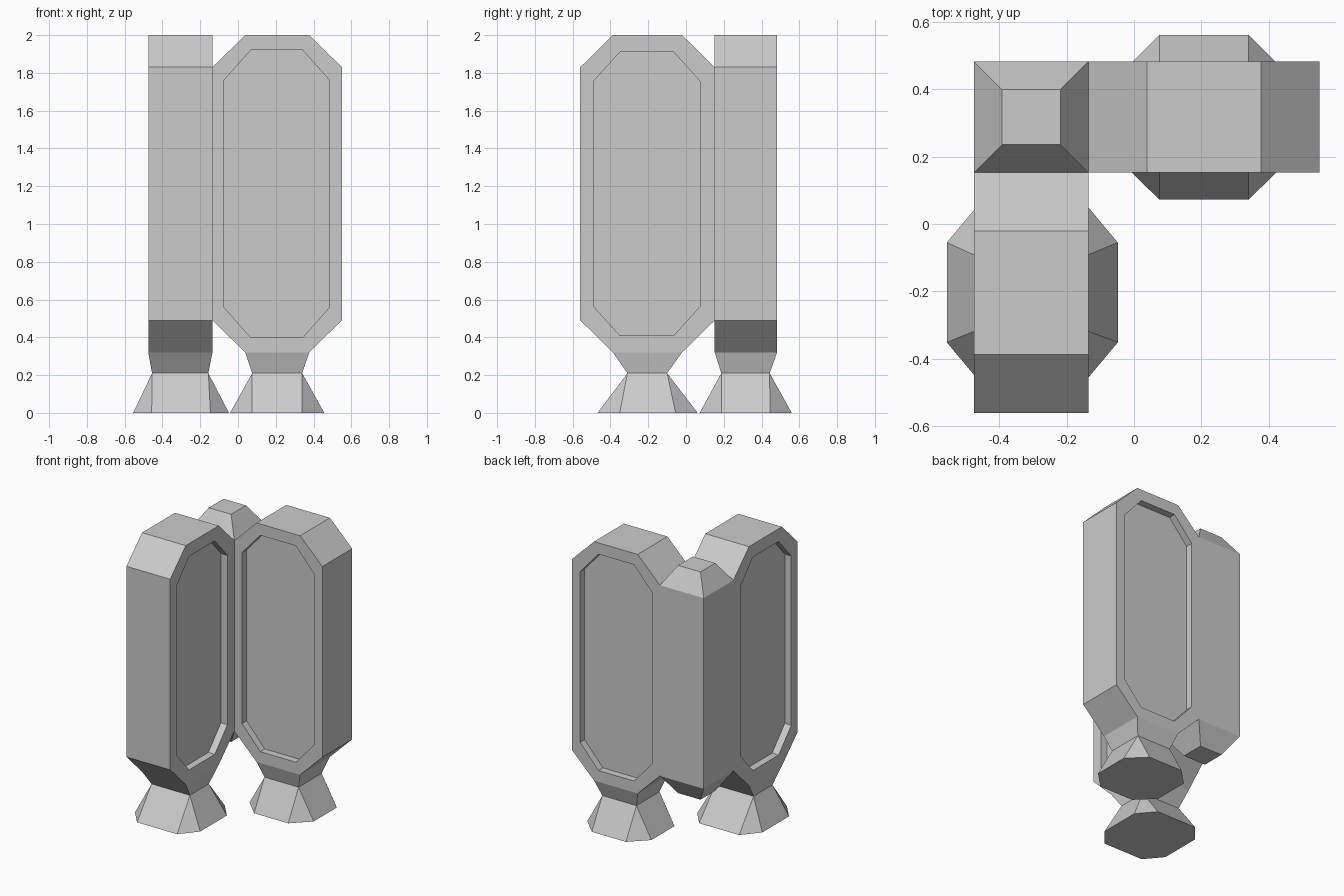
import bpy, bmesh, math

if "Cube" in bpy.data.objects:
    bpy.data.objects.remove(bpy.data.objects["Cube"])


def finish(name, bm):
    bmesh.ops.recalc_face_normals(bm, faces=bm.faces)
    me = bpy.data.meshes.new(name)
    bm.to_mesh(me)
    bm.free()
    ob = bpy.data.objects.new(name, me)
    bpy.context.collection.objects.link(ob)
    return ob


def octagon(u0, u1, w0, w1, cu, cw):
    """Rectangle with corners cut by cu / cw."""
    return [(u0, w0 + cw), (u0 + cu, w0), (u1 - cu, w0), (u1, w0 + cw),
            (u1, w1 - cw), (u1 - cu, w1), (u0 + cu, w1), (u0, w1 - cw)]


def rect(x0, x1, y0, y1, z):
    return [(x0, y0, z), (x1, y0, z), (x1, y1, z), (x0, y1, z)]


def hull(name, points):
    bm = bmesh.new()
    for p in points:
        bm.verts.new(p)
    bmesh.ops.convex_hull(bm, input=bm.verts[:])
    bmesh.ops.dissolve_limit(bm, angle_limit=math.radians(1),
                             verts=bm.verts[:], edges=bm.edges[:])
    return finish(name, bm)


def pod(name, outer, panel, d0, d1, along_x, recess=0.05):
    """Thick octagonal slab with a sunken panel on both broad sides."""
    bm = bmesh.new()
    rings = []
    for prof, d in ((panel, d0 + recess), (panel, d0), (outer, d0),
                    (outer, d1), (panel, d1), (panel, d1 - recess)):
        rings.append([bm.verts.new((u, d, w) if along_x else (d, u, w))
                      for u, w in prof])
    for a, b in zip(rings, rings[1:]):
        for i in range(8):
            j = (i + 1) % 8
            bm.faces.new((a[i], a[j], b[j], b[i]))
    bm.faces.new(rings[0])
    bm.faces.new(rings[-1])
    return finish(name, bm)


# Right pod, running along x
pod("right_pod", octagon(-0.135, 0.55, 0.32, 2.0, 0.173, 0.17),
    octagon(-0.075, 0.485, 0.40, 1.92, 0.142, 0.16), 0.152, 0.482, True)
hull("right_neck", rect(0.038, 0.377, 0.152, 0.482, 0.32)
     + rect(0.075, 0.34, 0.187, 0.443, 0.21))
hull("right_nozzle", rect(0.075, 0.34, 0.187, 0.443, 0.21)
     + [(x, y, 0) for x, y in octagon(-0.042, 0.457, 0.072, 0.56, 0.117, 0.116)])

# Front pod, running along y
pod("front_pod", octagon(-0.56, 0.152, 0.32, 2.0, 0.173, 0.17),
    octagon(-0.49, 0.075, 0.41, 1.91, 0.14, 0.155), -0.475, -0.135, False)
hull("front_neck", rect(-0.475, -0.135, -0.387, -0.021, 0.32)
     + rect(-0.455, -0.157, -0.31, -0.10, 0.21))
hull("front_nozzle", rect(-0.455, -0.157, -0.31, -0.10, 0.21)
     + [(x, y, 0) for x, y in octagon(-0.555, -0.048, -0.468, 0.062, 0.098, 0.117)])

# Corner column joining the two pods, tapered at both ends
column = []
for z, t in ((0.36, 0.083), (0.49, 0), (1.83, 0), (1.96, 0.083)):
    column += rect(-0.475 + t, -0.135 - t, 0.152 + t, 0.482 - t, z)
hull("corner_column", column)
